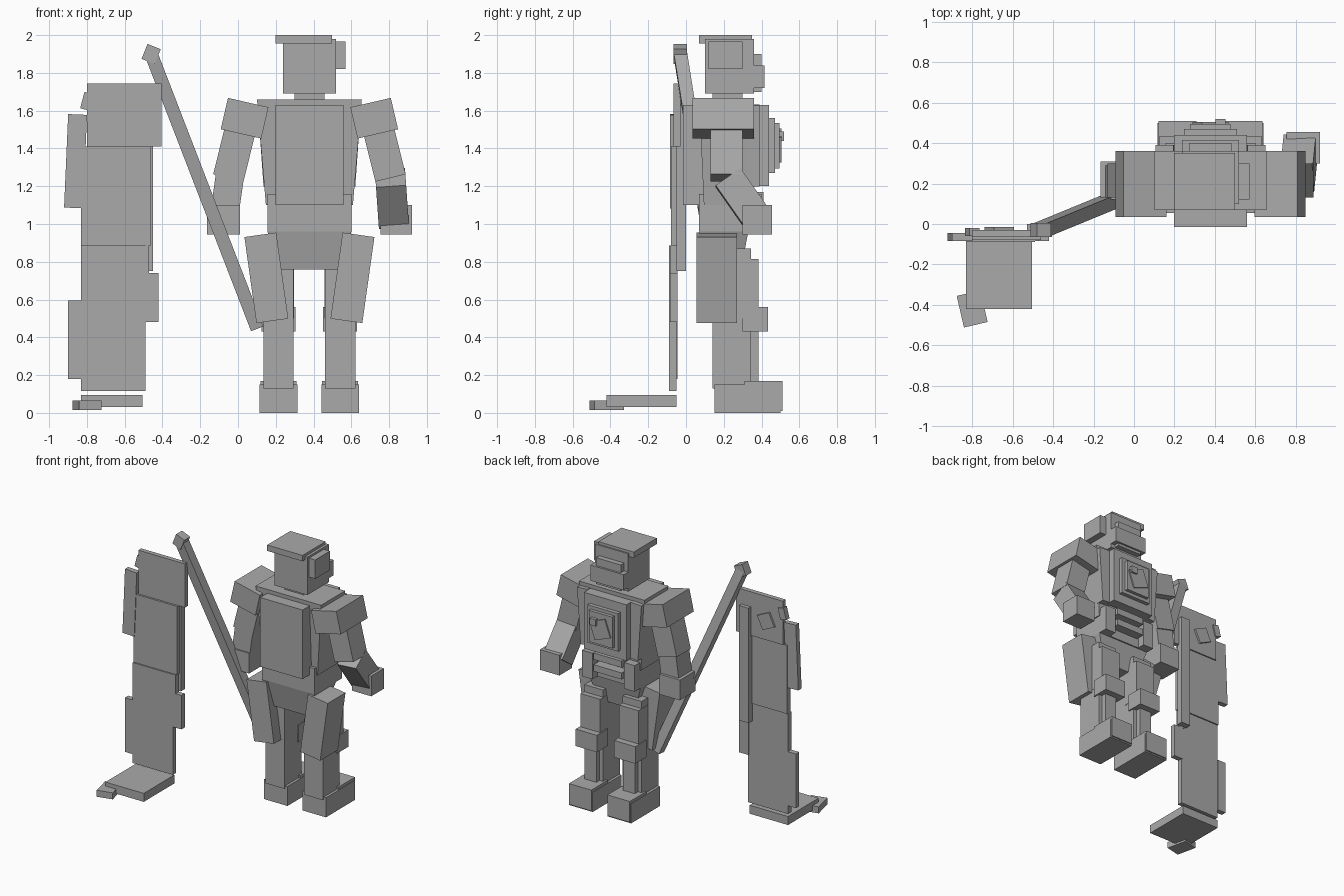
import bpy
from math import asin, atan2, degrees, radians
from mathutils import Vector

cube = bpy.data.objects.get("Cube")
if cube:
    bpy.data.objects.remove(cube)

grey = bpy.data.materials.new("plain_grey")
grey.use_nodes = True
colour = (.4, .4, .4, 1)
grey.diffuse_color = colour
grey.node_tree.nodes["Principled BSDF"].inputs["Base Color"].default_value = colour

# Landmarks of the figure
body_x, leg_x = .378, .215
back, front = .07, .36
ankle, knee, thigh, crotch, hip = .15, .43, .56, .76, .96
belt, waist, chest_top, shoulder, crown = 1.16, 1.2, 1.63, 1.66, 2

# Landmarks of the standing banner
banner_left, banner_right = -.83, -.46
seam_low, seam_high, banner_top = .885, 1.41, 1.745


def span(centre, width):
    return (centre - width / 2, centre + width / 2)


def middle(width):
    return span(body_x, width)


def box(name, x, y, z, tilt=(0, 0, 0), taper=1):
    """Box filling three ranges; taper scales the width of its bottom end."""
    ranges = (x, y, z)
    centre = Vector([sum(r) / 2 for r in ranges])
    bpy.ops.mesh.primitive_cube_add(size=1, location=centre)
    part = bpy.context.object
    part.name = part.data.name = name
    part.data.materials.append(grey)
    for vert in part.data.vertices:
        vert.co *= taper if vert.co.z < 0 else 1
        vert.co.z = .5 if vert.co.z > 0 else -.5
        for axis, (low, high) in enumerate(ranges):
            vert.co[axis] *= high - low
    part.rotation_euler = [radians(angle) for angle in tilt]


def pair(name, x, y, z, lean=0):
    """Right part, leaning sideways, and its mirror image on the left."""
    box("right_" + name, x, y, z, tilt=(0, lean, 0))
    mirrored = (2 * body_x - x[1], 2 * body_x - x[0])
    box("left_" + name, mirrored, y, z, tilt=(0, -lean, 0))


def rod(name, start, end, thickness):
    """Square rod between two points."""
    direction = (end - start).normalized()
    centre = (start + end) / 2
    box(name, span(centre.x, thickness), span(centre.y, thickness),
        span(centre.z, (end - start).length),
        tilt=(degrees(asin(-direction.y)), degrees(atan2(direction.x, direction.z)), 0))


def slab(name, x, z, y=(-.085, -.045), lean=0):
    box("banner_" + name, x, y, z, tilt=(0, lean, 0))


# Head
chin = shoulder + .03
brow = crown - .1
box("neck", middle(.16), (.14, .3), (shoulder - .05, chin + .03))
box("head", middle(.28), (.1, front), (chin, crown - .02))
box("hat_brim", span(body_x - .03, .3), (back, front - .01), (crown - .045, crown))
box("face_plate", middle(.21), (front, front + .04), (chin + .01, brow))
box("visor", middle(.28), (front, front + .055), (chin + .03, brow - .06))
box("earpiece", (.5, .57), (.12, .3), (brow - .08, brow + .065))

# Torso
box("torso", middle(.555), (back, front), (belt - .06, shoulder), taper=.83)
box("waist", middle(.445), (back, front - .02), (hip, belt))
box("pelvis", middle(.445), (back, front - .03), (crotch, hip), taper=.7)
box("backpack", middle(.36), (-.015, back + .03), (belt - .06, chest_top))

# Chest rig: plates that shrink as they step outward
chest_z = (chest_top + waist) / 2
depth = front + .08
box("chest_plate", middle(.36), (front, depth), (waist, chest_top))
for name, width, height in (("panel", .26, .29), ("inset", .2, .24)):
    box("chest_" + name, middle(width), (front, depth + .03), span(chest_z, height))
    depth += .025
box("chest_badge", middle(.14), (front, depth + .015), span(chest_z, .14), tilt=(0, 20, 0))
box("chest_knob", span(body_x + .05, .05), (front, depth + .03), span(chest_z + .05, .05))
pair("chest_strap", span(.165, .09), (front - .03, front + .03), (waist, chest_top), lean=-4)

# Belt
for name, bottom in (("upper", belt - .04), ("lower", hip + .07)):
    box(name + "_belt_strip", middle(.24), (back, front + .05), (bottom, bottom + .05))
pair("belt_pouch", span(.2, .09), (front - .06, front + .04), (hip, belt))

# Legs
guard = front + .025
pair("hip_plate", span(.15, .17), (.055, .27), (.485, hip - .015), lean=-8)
pair("leg", span(leg_x, .16), (.14, front - .015), (ankle - .02, hip - .09))
pair("thigh_guard", span(leg_x, .165), (.25, guard), (thigh - .06, .815))
pair("knee_pad", span(leg_x, .18), (.3, guard + .05), (knee, thigh))
pair("shin_guard", span(leg_x, .1), (.3, guard), (ankle, knee))
pair("boot", span(leg_x, .2), (ankle, .5), (0, ankle))
pair("boot_toe", span(leg_x, .19), (.31, .51), (.01, ankle + .02))

# Arms: the right hangs down, the left reaches out
elbow, palm_top, palm_bottom = 1.27, 1.1, .945
pair("shoulder_pad", span(.035, .22), (.035, front), span(thigh + 1, .17), lean=13)
pair("upper_arm", span(-.02, .165), (.13, .3), (elbow - .03, elbow + .23), lean=14)
box("right_forearm", span(-.06, .15), (.13, .29), (palm_top - .1, elbow), tilt=(0, 8, 0))
box("right_hand", (-.165, .01), (.12, .31), (palm_bottom, palm_top))
box("left_forearm", span(.815, .16), (.22, .38), (palm_top - .1, elbow), tilt=(35, -4, 0))
box("left_hand", (.755, .92), (.3, .455), (palm_bottom, palm_top))

# Staff
staff_top = Vector((-.46, -.03, 1.9))
rod("staff", Vector((.1, .2, knee + .02)), staff_top, thickness=.07)
box("staff_head", span(staff_top.x, .075), span(staff_top.y, .07),
    span(staff_top.z, .085), tilt=(0, 22, 0))

# Banner: three stacked slabs, each set further back, with side panels
slab("lower_slab", (banner_left, banner_right - .03), (.115, seam_low), y=(-.09, -.05))
slab("middle_slab", (banner_left, banner_right), (seam_low, seam_high), y=(-.08, -.04))
slab("top_slab", (-.8, -.405), (seam_high, banner_top), y=(-.065, -.03))
slab("side_panel", span(-.86, .1), (belt - .075, chest_top - .05), lean=2.5)
slab("outer_panel", (-.9, banner_left), (.18, .595))
slab("inner_panel", (banner_right - .04, -.42), (.48, .74))
slab("joint", span(banner_right - .03, .04), (.74, seam_low))
slab("corner_tab", span(-.8, .05), span(shoulder - .01, .09), y=(-.06, -.02), lean=15)
slab("strip", span(banner_right - .03, .08), (crotch - .01, chest_top), y=(-.05, 0))
slab("badge", span(-.665, .11), span(thigh + 1, .11), y=(-.04, -.015), lean=25)

# Foot of the banner
box("banner_base", (banner_left, -.505), (-.42, -.05), (.03, .095))
box("banner_base_tab", span(-.8, .12), span(-.42, .16), (.015, .065), tilt=(0, 0, 13))
